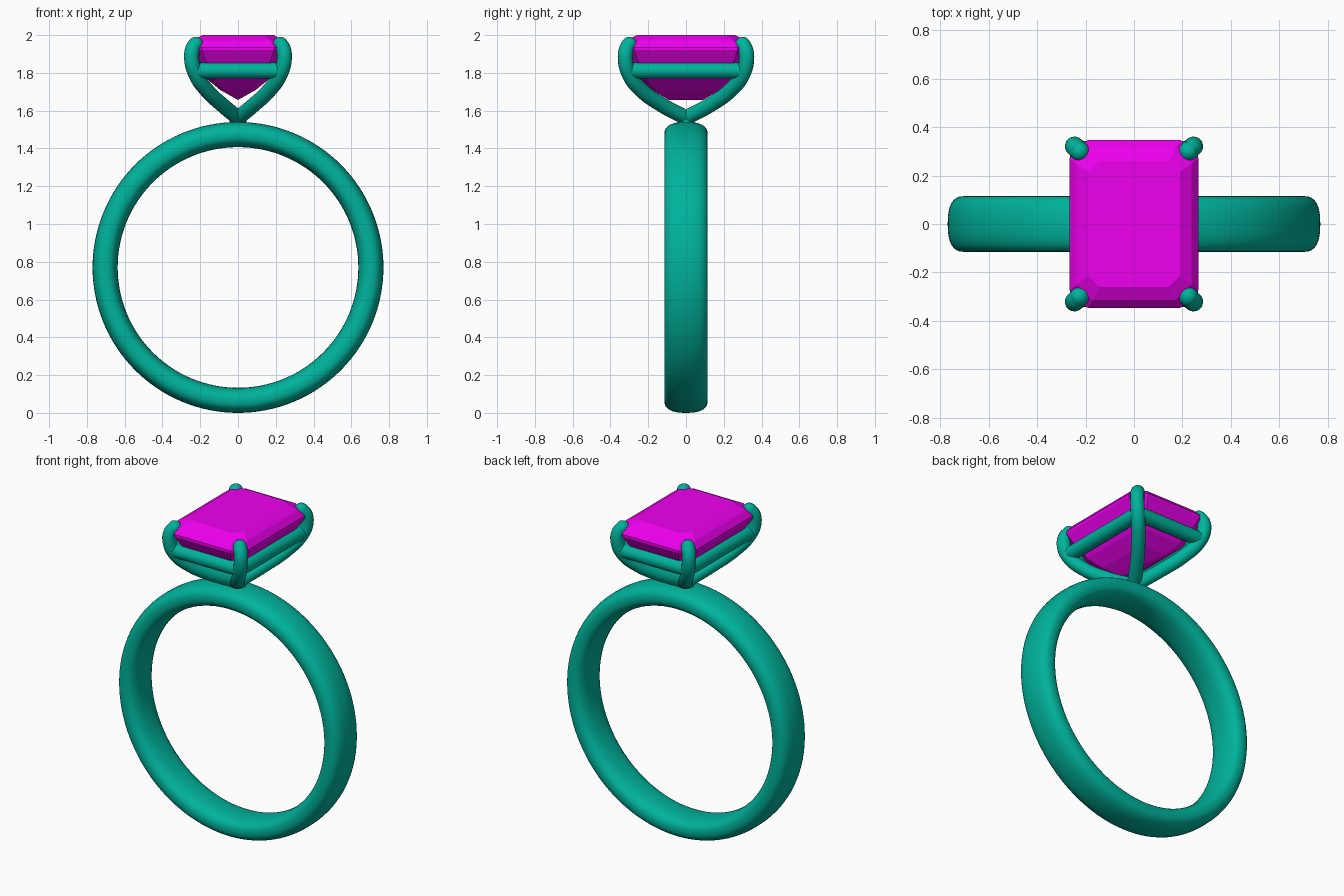
import bpy, bmesh
from math import sin, cos, tau, copysign

if "Cube" in bpy.data.objects:
    bpy.data.objects.remove(bpy.data.objects["Cube"])

def material(name, rgb):
    m = bpy.data.materials.new(name)
    m.diffuse_color = (*rgb, 1)
    m.use_nodes = True
    m.node_tree.nodes["Principled BSDF"].inputs["Base Color"].default_value = m.diffuse_color
    return m

METAL = material("green_metal", (0.0, 0.45, 0.33))
GEM = material("magenta_gem", (0.85, 0.0, 0.85))

def loft(name, rings, mat, closed=False, smooth=False):
    """Skin a list of equal-length vertex rings."""
    bm = bmesh.new()
    vs = [[bm.verts.new(p) for p in r] for r in rings]
    n = len(rings[0])
    pairs = list(zip(vs, vs[1:])) + ([(vs[-1], vs[0])] if closed else [])
    for a, b in pairs:
        for i in range(n):
            j = (i + 1) % n
            bm.faces.new((a[i], a[j], b[j], b[i]))
    if not closed:
        bm.faces.new(vs[0])
    bmesh.ops.remove_doubles(bm, verts=bm.verts, dist=0.0005)
    bmesh.ops.recalc_face_normals(bm, faces=bm.faces)
    for f in bm.faces:
        f.smooth = smooth
    me = bpy.data.meshes.new(name)
    bm.to_mesh(me)
    bm.free()
    ob = bpy.data.objects.new(name, me)
    bpy.context.collection.objects.link(ob)
    me.materials.append(mat)
    return ob

def tube(name, pts, radius, cyclic=False, curved=True):
    """Round wire through points, turned into a mesh."""
    cu = bpy.data.curves.new(name, 'CURVE')
    cu.dimensions = '3D'
    cu.bevel_depth, cu.bevel_resolution = radius, 6
    cu.use_fill_caps = True
    sp = cu.splines.new('BEZIER' if curved else 'POLY')
    if curved:
        sp.bezier_points.add(len(pts) - 1)
        for b, p in zip(sp.bezier_points, pts):
            b.co = p
            b.handle_left_type = b.handle_right_type = 'AUTO'
    else:
        sp.points.add(len(pts) - 1)
        for b, p in zip(sp.points, pts):
            b.co = (*p, 1)
    sp.use_cyclic_u = cyclic
    ob = bpy.data.objects.new(name, cu)
    bpy.context.collection.objects.link(ob)
    bpy.ops.object.select_all(action='DESELECT')
    ob.select_set(True)
    bpy.context.view_layer.objects.active = ob
    bpy.ops.object.convert(target='MESH')
    ob = bpy.context.object
    ob.data.materials.clear()
    ob.data.materials.append(METAL)
    bpy.ops.object.shade_smooth_by_angle()
    return ob

def mirror(ob):
    m = ob.modifiers.new("mirror", 'MIRROR')
    m.use_axis = (True, True, False)

# Band: soft-cornered section swept round the finger
def section(t):
    c, s = cos(t), sin(t)
    return (0.7035 + 0.0665 * copysign(abs(c) ** 0.8, c),
            0.115 * copysign(abs(s) ** 0.8, s))

profile = [section(tau * i / 32) for i in range(32)]
rings = [[(r * cos(a), y, 0.77 + r * sin(a)) for r, y in profile]
         for a in (tau * k / 128 for k in range(128))]
loft("band", rings, METAL, closed=True, smooth=True)

# Step-cut gem: (half x, half y, corner cut, z) from table to keel
steps = [(0.19, 0.26, 0.045, 2.0), (0.237, 0.315, 0.065, 1.972),
         (0.266, 0.348, 0.075, 1.935), (0.266, 0.348, 0.075, 1.92),
         (0.222, 0.305, 0.058, 1.845), (0.165, 0.25, 0.04, 1.768),
         (0.095, 0.18, 0.02, 1.71), (0, 0.09, 0, 1.657)]

def octagon(x, y, c, z):
    return [(x, y - c, z), (x - c, y, z), (c - x, y, z), (-x, y - c, z),
            (-x, c - y, z), (c - x, -y, z), (x - c, -y, z), (x, c - y, z)]

loft("gem", [octagon(*s) for s in steps], GEM)

# Four claws with rounded tips
path = [(0, 0, 1.562), (0.085, 0.13, 1.632), (0.165, 0.235, 1.708),
        (0.222, 0.3, 1.79), (0.245, 0.321, 1.87), (0.24, 0.315, 1.925),
        (0.224, 0.3, 1.951)]
mirror(tube("claws", path, 0.04))
bpy.ops.mesh.primitive_uv_sphere_add(segments=24, ring_count=12, radius=0.04, location=(0, 0, 0))
tips = bpy.context.object
tips.name = "claw_tips"
for v in tips.data.vertices:
    v.co.x += path[-1][0]
    v.co.y += path[-1][1]
    v.co.z += path[-1][2]
tips.data.materials.append(METAL)
bpy.ops.object.shade_smooth()
mirror(tips)

# Collar: joint where the claws meet the band
tube("claw_base", [(0, 0, 1.5), (0, 0, 1.575)], 0.045, curved=False)

# Rectangular gallery rail under the gem
rx, ry, rz = 0.222, 0.302, 1.812
for s, side in ((1, "a"), (-1, "b")):
    tube("rail_long_" + side, [(s * rx, -ry, rz), (s * rx, ry, rz)], 0.042, curved=False)
    tube("rail_short_" + side, [(-rx, s * ry, rz), (rx, s * ry, rz)], 0.042, curved=False)
